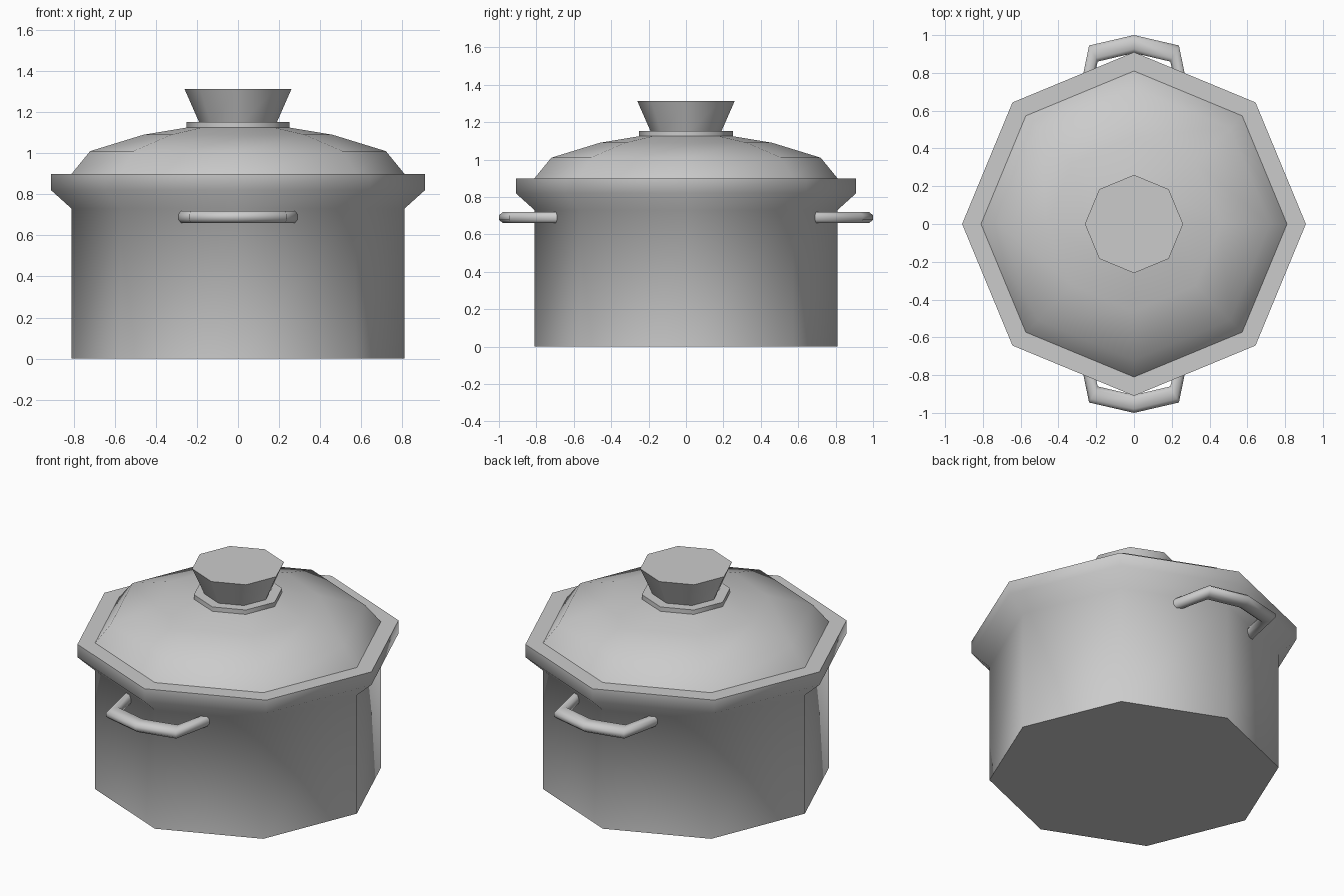
import bpy, bmesh, math
from mathutils import Vector

if "Cube" in bpy.data.objects:
    bpy.data.objects.remove(bpy.data.objects["Cube"])


def finish(name, bm, angle):
    bmesh.ops.recalc_face_normals(bm, faces=bm.faces)
    mesh = bpy.data.meshes.new(name)
    bm.to_mesh(mesh)
    bm.free()
    ob = bpy.data.objects.new(name, mesh)
    bpy.context.collection.objects.link(ob)
    bpy.ops.object.select_all(action='DESELECT')
    ob.select_set(True)
    bpy.context.view_layer.objects.active = ob
    bpy.ops.object.shade_smooth_by_angle(angle=math.radians(angle))
    return ob


def bridge(bm, rings):
    for a, b in zip(rings, rings[1:]):
        n = len(a)
        for i in range(n):
            j = (i + 1) % n
            bm.faces.new((a[i], a[j], b[j], b[i]))


def lathe(name, profile, cap_start=False, cap_end=False, sides=8, angle=50):
    """Revolve (radius, z) points into an eight-sided shell."""
    bm = bmesh.new()
    turn = 2 * math.pi / sides
    rings = [[bm.verts.new((r * math.cos(i * turn), r * math.sin(i * turn), z))
              for i in range(sides)] for r, z in profile]
    bridge(bm, rings)
    if cap_start:
        bm.faces.new(rings[0])
    if cap_end:
        bm.faces.new(rings[-1])
    return finish(name, bm, angle)


# Pot body with flared rim
lathe("pot_body", [(0.81, 0), (0.81, 0.73), (0.91, 0.82), (0.91, 0.90), (0.81, 0.90)],
      cap_start=True)

# Domed lid with a small collar under the knob
lathe("lid", [(0.81, 0.90), (0.72, 1.01), (0.46, 1.09), (0.25, 1.125),
              (0.25, 1.152), (0.185, 1.152)])

# Flared knob
lathe("lid_knob", [(0.18, 1.13), (0.26, 1.312)], cap_start=True, cap_end=True)


# Side handles: a rounded bar swept between outer and inner paths
def handle(name, side):
    outer = [(-0.29, 0.69), (-0.238, 0.945), (0, 1.0), (0.238, 0.945), (0.29, 0.69)]
    inner = [(-0.235, 0.69), (-0.192, 0.86), (0, 0.905), (0.192, 0.86), (0.235, 0.69)]
    bm = bmesh.new()
    rings = []
    for o, i in zip(outer, inner):
        o, i = Vector((*o, 0.69)), Vector((*i, 0.69))
        mid, half = (o + i) / 2, (o - i) / 2
        ring = []
        for u, v in [(1, 0.4), (0.55, 1), (-0.55, 1), (-1, 0.4),
                     (-1, -0.4), (-0.55, -1), (0.55, -1), (1, -0.4)]:
            p = mid + half * u + Vector((0, 0, 0.03 * v))
            ring.append(bm.verts.new((p.x, p.y * side, p.z)))
        rings.append(ring)
    bridge(bm, rings)
    bm.faces.new(rings[0])
    bm.faces.new(rings[-1])
    finish(name, bm, 70)


handle("front_handle", -1)
handle("back_handle", 1)
